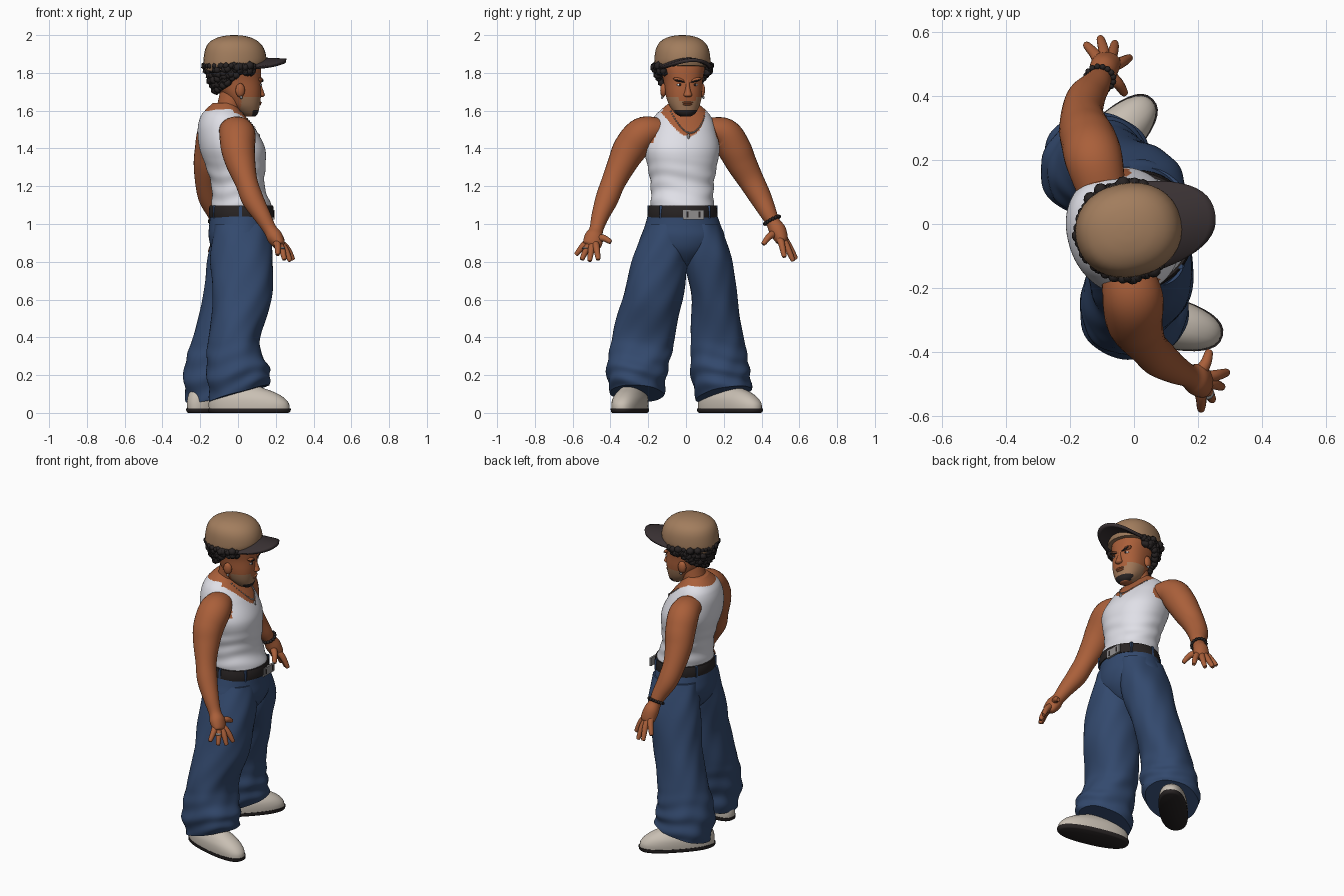
import bpy, bmesh, math, random
from math import sin, cos, pi, radians
from mathutils import Vector, Matrix
from mathutils.bvhtree import BVHTree

if "Cube" in bpy.data.objects:
    bpy.data.objects.remove(bpy.data.objects["Cube"])

random.seed(4)
I = Matrix.Identity(4)


def material(name, r, g, b):
    m = bpy.data.materials.new(name)
    m.diffuse_color = (r, g, b, 1)
    m.use_nodes = True
    m.node_tree.nodes["Principled BSDF"].inputs["Base Color"].default_value = m.diffuse_color
    return m


SKIN = material("skin", .40, .115, .042)
WHITE = material("white cotton", .77, .77, .83)
DENIM = material("blue denim", .033, .067, .155)
BLACK = material("black hair and leather", .021, .017, .017)
BRIM = material("dark brim", .040, .030, .032)
TAN = material("tan cap", .36, .205, .11)
SHOE = material("beige shoe", .58, .52, .45)
SILVER = material("silver", .28, .27, .27)
STUBBLE = material("stubble", .36, .19, .10)


def finish(name, bm, mats, mx=I, rule=None):
    bmesh.ops.recalc_face_normals(bm, faces=bm.faces)
    if rule:
        for f in bm.faces:
            f.material_index = rule(f.calc_center_median())
    bm.transform(mx)
    me = bpy.data.meshes.new(name)
    bm.to_mesh(me)
    bm.free()
    for m in mats:
        me.materials.append(m)
    ob = bpy.data.objects.new(name, me)
    bpy.context.collection.objects.link(ob)
    return ob


def spline(keys, sub):
    """Catmull-Rom through rows of (x, y, z, a, b, yaw)."""
    k = [tuple(r) + (0,) * (6 - len(r)) for r in keys]
    out = []
    for i in range(len(k) - 1):
        p = [k[max(i - 1, 0)], k[i], k[i + 1], k[min(i + 2, len(k) - 1)]]
        for s in range(sub):
            t = s / sub
            out.append([.5 * (2 * b + (c - a) * t + (2 * a - 5 * b + 4 * c - d) * t * t
                              + (3 * b - a - 3 * c + d) * t ** 3) for a, b, c, d in zip(*p)])
    return out + [list(k[-1])]


def sweep(name, keys, mats, seg=32, sub=6, p=2, flat=True, warp=None, mx=I, rule=None, drop=None):
    """Closed loft of (super)elliptic rings, level or square to the path."""
    rows, bm, rings = spline(keys, sub), bmesh.new(), []
    for i, (x, y, z, a, b, yaw) in enumerate(rows):
        c = Vector((x, y, z))
        if flat:
            u = Vector((cos(radians(yaw)), sin(radians(yaw)), 0))
            v = Vector((-u.y, u.x, 0))
        else:
            t = (Vector(rows[min(i + 1, len(rows) - 1)][:3]) - Vector(rows[max(i - 1, 0)][:3])).normalized()
            u = (Vector((1, 0, 0)) - t * t.x).normalized()
            v = t.cross(u)
        ring = []
        for j in range(seg):
            th = 2 * pi * j / seg
            ca, sa = cos(th), sin(th)
            d = (u * max(a, .001) * math.copysign(abs(ca) ** (2 / p), ca)
                 + v * max(b, .001) * math.copysign(abs(sa) ** (2 / p), sa))
            co = c + d * (warp(z, th) if warp else 1)
            if drop:
                co.z += drop(z, th)
            ring.append(bm.verts.new(co))
        rings.append(ring)
    for r, q in zip(rings, rings[1:]):
        for j in range(seg):
            bm.faces.new((r[j], r[(j + 1) % seg], q[(j + 1) % seg], q[j]))
    bm.faces.new(rings[0])
    bm.faces.new(rings[-1])
    return finish(name, bm, mats, mx, rule)


def shapes(name, items, mat, mx=I, box=False, sub=2):
    """Group of ellipsoids or boxes: (location, size, optional tilt about x)."""
    bm = bmesh.new()
    for loc, size, *tilt in items:
        m = (Matrix.Translation(loc) @ Matrix.Rotation(tilt[0] if tilt else 0, 4, 'X')
             @ Matrix.Diagonal((*size, 1)))
        if box:
            bmesh.ops.create_cube(bm, size=1, matrix=m)
        else:
            bmesh.ops.create_icosphere(bm, subdivisions=sub, radius=1, matrix=m)
    return finish(name, bm, [mat], mx)


# --- jeans: pelvis and two baggy legs with bunched cuffs that hang lower at the heel
def folds(z, th):
    low = max(0, min(1, (.40 - z) / .2))
    return 1 + .02 * sin(3 * th + 14 * z) + .035 * low * sin(62 * z + 2 * sin(th * 2)) + .012 * sin(7 * th - 25 * z)


def cuff(heel):
    return lambda z, th: -(.012 + .045 * cos(th - heel)) * max(0, min(1, (.3 - z) / .18))


sweep("jeans_pelvis", [(.015, -.01, .77, .05, .03), (.015, -.012, .80, .10, .09), (.015, -.02, .86, .15, .18),
      (.015, -.015, .93, .17, .218), (.015, -.017, 1.0, .167, .198), (.02, -.02, 1.09, .16, .17)], [DENIM], 48)
sweep("jeans_left_leg", [(-.115, .20, .11, .16, .145), (-.12, .18, .22, .168, .155),
      (-.10, .168, .38, .143, .142), (-.045, .15, .6, .145, .122), (0, .115, .82, .157, .127),
      (.012, .08, 1.0, .143, .10)], [DENIM], 64, 12, 2.2, warp=folds, drop=cuff(radians(215)))
sweep("jeans_right_leg", [(.005, -.26, .115, .155, .14), (0, -.262, .22, .165, .16), (-.02, -.228, .38, .137, .166),
      (.02, -.18, .6, .155, .16), (.022, -.135, .82, .165, .145), (.015, -.10, 1.0, .146, .11)],
      [DENIM], 64, 12, 2.2, warp=folds, drop=cuff(radians(170)))

# --- belt, loops and buckle
sweep("belt", [(.018, -.018, 1.035, .168, .182), (.018, -.018, 1.04, .172, .186), (.018, -.018, 1.09, .170, .18),
      (.018, -.018, 1.097, .165, .175)], [BLACK], 48, 2)
shapes("belt_loops", [((.018 + .168 * cos(a), -.018 + .18 * sin(a), 1.064), (.014, .014, .066))
       for a in (-2.6, -1.6, -.7, .9, 1.7, 2.6)], DENIM, box=True)
shapes("buckle", [((.186, .04, 1.05), (.012, .11, .05))], SILVER, box=True)
shapes("buckle_inset", [((.189, .04 + s * .032, 1.05), (.01, .012, .03)) for s in (-1, 1)], BLACK, box=True)

# --- torso: tank top, with skin above the neckline and in the armholes
YAW = radians(13)


def torso_rule(c):
    x, y = c.x + .05, c.y + .02
    f, v = x * cos(YAW) + y * sin(YAW), abs(y * cos(YAW) - x * sin(YAW))
    neck = 1.465 + 9 * v * v if f > 0 else 1.598 + 1.0 * v * v
    return 1 if c.z > neck or (c.z > 1.43 and v > .16 + .4 * max(0, 1.48 - c.z)) else 0


torso = sweep("tank_top_torso", [(.02, -.02, 1.075, .150, .16), (.018, -.02, 1.10, .157, .166), (0, -.02, 1.2, .14, .166, 5),
      (-.012, -.02, 1.3, .155, .182, 10), (-.03, -.022, 1.4, .170, .20, 14), (-.06, -.02, 1.5, .15, .178, 14),
      (-.078, -.018, 1.565, .118, .153, 14), (-.080, -.015, 1.605, .088, .118, 14), (-.072, -.015, 1.64, .06, .075, 14)],
      [WHITE, SKIN], 120, 18, 2.15, rule=torso_rule,
      warp=lambda z, th: 1 + .014 * max(0, min(1, (1.35 - z) / .1)) * sin(75 * z + 2 * sin(2 * th)))
sweep("neck", [(-.072, -.015, 1.53, .09, .09), (-.052, -.016, 1.6, .068, .075), (-.02, -.018, 1.7, .075, .075)], [SKIN])

# --- necklace lying on the chest
surf = BVHTree.FromPolygons([v.co for v in torso.data.vertices], [p.vertices for p in torso.data.polygons])
chain = []
for i in range(-14, 15):
    t = i / 14
    guess = Vector((.10 - .09 * t * t, .02 + .10 * t, 1.485 + .11 * t * t))
    chain.append((surf.find_nearest(guess)[0], (.005, .005, .005)))
shapes("necklace", chain, SILVER, sub=1)
shapes("pendant", [(surf.find_nearest(Vector((.12, .015, 1.468)))[0], (.008, .008, .018))], SILVER)

# --- arms and hands
arms = {
    "right": ([(-.03, -.13, 1.50, .075, .06), (-.005, -.225, 1.48, .095, .088), (0, -.295, 1.40, .09, .09),
               (.015, -.338, 1.32, .078, .077), (.045, -.385, 1.22, .060, .064), (.078, -.42, 1.13, .058, .06),
               (.13, -.455, 1.04, .045, .046), (.17, -.475, .97, .036, .037), (.195, -.487, .93, .042, .05),
               (.22, -.497, .89, .032, .048), (.228, -.502, .877, .018, .03)],
              [(.29, -.465, .815), (.275, -.51, .808), (.245, -.55, .815), (.21, -.58, .84), (.235, -.40, .905)]),
    "left": ([(-.10, .10, 1.50, .075, .06), (-.125, .20, 1.478, .09, .085), (-.14, .255, 1.40, .088, .088),
              (-.155, .295, 1.32, .08, .08), (-.162, .345, 1.23, .066, .068), (-.15, .395, 1.14, .06, .058),
              (-.12, .435, 1.06, .046, .045), (-.105, .46, 1.01, .037, .037), (-.095, .485, .965, .045, .045),
              (-.085, .508, .915, .044, .034), (-.083, .515, .90, .026, .02)],
             [(-.015, .52, .83), (-.06, .565, .81), (-.105, .58, .82), (-.148, .56, .855), (-.03, .41, .895)]),
}
for side, (keys, tips) in arms.items():
    sweep(side + "_arm", keys, [SKIN], 28, 6, flat=False)
    palm = Vector(keys[-3][:3])
    for n, tip in zip(("index", "middle", "ring", "little", "thumb"), tips):
        tip = Vector(tip)
        a, m = palm.lerp(tip, .22), palm.lerp(tip, .6) + Vector((.006, 0, .01))
        end = tip + (tip - m) * .06
        sweep(f"{side}_{n}_finger", [(*a, .021, .021), (*m, .0175, .0175), (*tip, .012, .012), (*end, .003, .003)],
              [SKIN], 12, 4, flat=False)
# beaded bracelet on the left wrist, ring on the right hand
q = Vector((.1, .42, -.8)).to_track_quat('Z', 'Y')
shapes("bracelet", [(Vector((-.107, .455, 1.02)) + q @ Vector((.043 * cos(i * pi / 8), .043 * sin(i * pi / 8), 0)),
       (.011, .011, .011)) for i in range(16)], BLACK, sub=1)
shapes("finger_ring", [((.23, -.53, .872), (.021, .021, .008))], SILVER)

# --- shoes with dark soles
for side, loc, yaw in (("right", (.06, -.297, 0), -14), ("left", (-.10, .233, 0), 45)):
    mx = Matrix.Translation(loc) @ Matrix.Rotation(radians(yaw), 4, 'Z')
    toe = lambda z, th: 1 + .06 * cos(th - .7) * cos(th + .7)
    sweep(side + "_sole", [(0, 0, 0, .205, .076), (0, 0, .008, .215, .083), (0, 0, .024, .217, .084)],
          [BLACK], 36, 2, 2.4, warp=toe, mx=mx)
    sweep(side + "_shoe", [(0, 0, .02, .212, .082), (-.003, 0, .05, .21, .083), (-.014, 0, .08, .195, .079),
          (-.033, 0, .108, .167, .066), (-.06, 0, .132, .13, .05), (-.08, 0, .16, .09, .04)],
          [SHOE], 36, 4, 2.3, warp=toe, mx=mx)

# --- head, built in its own frame turned a little to the left
H = Matrix.Translation((-.02, -.02, 0)) @ Matrix.Rotation(radians(12), 4, 'Z')


def face_rule(c):
    if 1.572 < c.z < 1.602 and c.x > .088:
        return 2
    return 1 if 1.575 < c.z < 1.652 + .022 * (abs(c.y) > .045) and c.x > .02 else 0


sweep("head", [(.085, 0, 1.568, .025, .025), (.078, 0, 1.585, .048, .052), (.06, 0, 1.62, .074, .076),
      (.048, 0, 1.66, .092, .09), (.036, 0, 1.70, .107, .097), (.022, 0, 1.76, .12, .102), (.01, 0, 1.83, .13, .115),
      (0, 0, 1.9, .12, .11)], [SKIN, STUBBLE, BLACK], 64, 9, 2.25, mx=H, rule=face_rule)
sweep("nose", [(.148, 0, 1.672, .008, .012), (.146, 0, 1.682, .019, .023), (.142, 0, 1.70, .018, .017),
      (.136, 0, 1.735, .012, .011), (.132, 0, 1.765, .01, .014)], [SKIN], 16, 4, mx=H)
shapes("lips", [((.138, 0, 1.643), (.01, .03, .006)), ((.135, 0, 1.633), (.01, .026, .006))], SKIN, H)
shapes("brow_ridge", [((.128, s * .042, 1.762), (.018, .036, .012), s * .25) for s in (-1, 1)], SKIN, H)
shapes("eyebrows", [((.141, s * .042, 1.757), (.008, .028, .005), s * .25) for s in (-1, 1)], BLACK, H)
shapes("eyes", [((.127, s * .042, 1.737), (.012, .016, .007)) for s in (-1, 1)], WHITE, H)
shapes("pupils", [((.136, s * .041, 1.738), (.005, .007, .007)) for s in (-1, 1)], BLACK, H)
shapes("ears", [((.01, s * .105, 1.708), (.026, .016, .038)) for s in (-1, 1)], SKIN, H)
shapes("earrings", [((.014, s * .112, 1.67), (.008, .007, .008)) for s in (-1, 1)], SILVER, H)

# curly hair under the cap, longer at the back
curls = [((-.045, 0, 1.785), (.118, .125, .09))]
for row in range(6):
    for i in range(27):
        a = radians(60 + 240 * i / 26 + random.uniform(-4, 4))
        back = max(0, -cos(a)) ** .8
        t = row / 5
        z = 1.838 - t * (.035 + .095 * back)
        r = (.148 - .042 * t * back - .012 * t) * random.uniform(.95, 1.05)
        s = random.uniform(.016, .026)
        curls.append(((-.005 + r * cos(a), r * sin(a) * .98, z), (s, s, s)))
shapes("curly_hair", curls, BLACK, H, sub=1)

# cap crown and curved brim
sweep("cap_crown", [(.003, 0, 1.825, .158, .142), (.003, 0, 1.86, .167, .147), (.003, 0, 1.92, .158, .14),
      (0, 0, 1.96, .134, .12), (0, 0, 1.985, .093, .085), (0, 0, 1.997, .045, .042), (0, 0, 2.0, .004, .004)],
      [TAN], 32, 4, 2.15, mx=H, drop=lambda z, th: .014 * cos(th) * max(0, min(1, (1.92 - z) / .06)))
bm = bmesh.new()
N, M = 24, 6
grid = []
for i in range(N + 1):
    t = sin((i / N - .5) * pi)
    y = .132 * t
    x0 = .15 * math.sqrt(max(0, 1 - (y / .149) ** 2)) - .01
    x1 = x0 + .012 + .127 * max(0, 1 - abs(t) ** 3) ** .55
    grid.append([bm.verts.new((x0 + (x1 - x0) * j / M, y, 1.873 - .042 * t * t - .006 * j / M)) for j in range(M + 1)])
for r, s in zip(grid, grid[1:]):
    for j in range(M):
        bm.faces.new((r[j], s[j], s[j + 1], r[j + 1]))
brim = finish("cap_brim", bm, [BRIM], H)
sol = brim.modifiers.new("thickness", 'SOLIDIFY')
sol.thickness, sol.offset = .018, 0

# smooth shading with sharp edges kept
bpy.ops.object.select_all(action='SELECT')
bpy.context.view_layer.objects.active = torso
bpy.ops.object.shade_smooth_by_angle(angle=radians(45))
